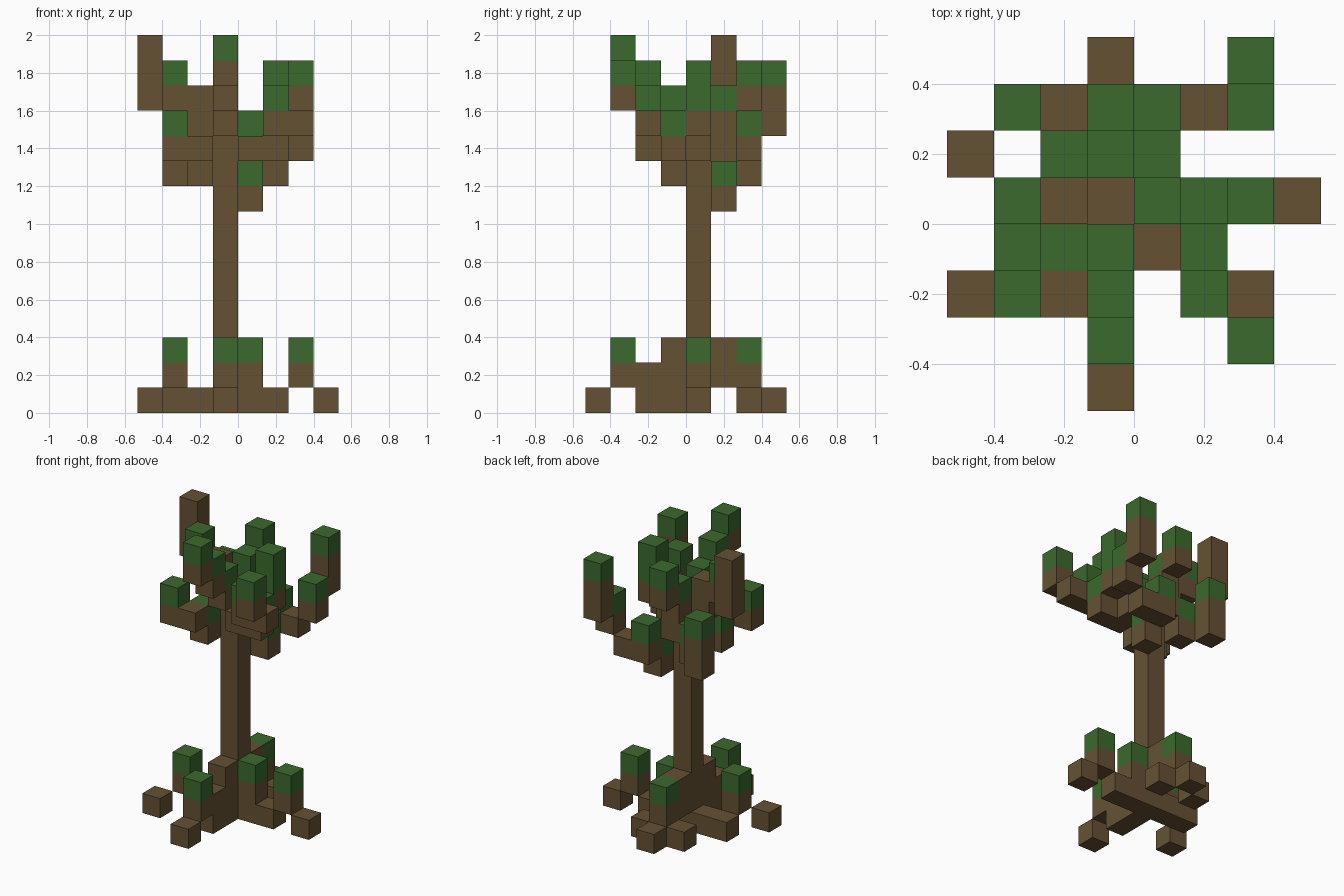
import bpy, bmesh
from mathutils import Vector

if "Cube" in bpy.data.objects:
    bpy.data.objects.remove(bpy.data.objects["Cube"], do_unlink=True)

UNIT = 2 / 15          # edge of one block
WOOD, LEAF = 0, 1


def make_material(name, rgb):
    mat = bpy.data.materials.new(name)
    mat.use_nodes = True
    colour = (*rgb, 1)
    mat.diffuse_color = colour
    mat.node_tree.nodes["Principled BSDF"].inputs["Base Color"].default_value = colour
    return mat


materials = [make_material("bark brown", (0.13, 0.083, 0.034)),
             make_material("leaf green", (0.043, 0.142, 0.026))]

limbs = {}             # limb name -> {cell: colour}


def column(limb, x, y, z, wood=1, leaf=0):
    """Stack wood blocks, then leaf blocks, upward from a cell."""
    cells = limbs.setdefault(limb, {})
    for k in range(wood + leaf):
        cells[(x, y, z + k)] = WOOD if k < wood else LEAF


# Trunk
column("trunk", -1, 0, 0, wood=11)

# Roots: each has a leafy knuckle raised off the ground and block toes
column("front_root", -1, -1, 0, wood=3)
column("front_root", -1, -2, 0, wood=2)
column("front_root", -1, -3, 1, leaf=1)
column("front_root", -1, -4, 0)

column("left_root", 0, 0, 0, wood=2, leaf=1)
column("left_root", 1, 0, 0)
column("left_root", 2, 0, 1, leaf=1)
column("left_root", 3, 0, 0)

column("back_root", -1, 1, 1, wood=2)
column("back_root", -1, 2, 1, leaf=1)
column("back_root", -1, 3, 0)
for side in (-2, 0):
    column("back_root", side, 2, 0)

for x in (-2, -3):
    column("right_root", x, 0, 0)
column("right_root", -3, -1, 1, leaf=1)
column("right_root", -4, -2, 0)

# Front branch: a straight stair with a leaf on every step
for step in (1, 2, 3):
    column("front_branch", -1, -step, 10 + step, leaf=1)

# Back branch
column("back_branch", -1, 1, 10, wood=2, leaf=1)
column("back_branch", -1, 2, 12, leaf=1)

# Left branch
column("left_branch", 0, 0, 10, leaf=1)
column("left_branch", 1, 0, 11, leaf=2)

# Right branch with the bare upright tip
column("right_branch", -2, 0, 11, wood=2)
column("right_branch", -3, 0, 12, leaf=1)
column("right_branch", -4, 1, 12, wood=3)

# Front left branch
column("front_left_branch", 0, -1, 10)
column("front_left_branch", 1, -1, 10, leaf=1)
column("front_left_branch", 1, -2, 11, leaf=1)
column("front_left_branch", 2, -2, 11)
column("front_left_branch", 2, -3, 12, leaf=1)

# Back left branch
column("back_left_branch", 0, 1, 8, leaf=1)
column("back_left_branch", 0, 2, 9, leaf=1)
column("back_left_branch", 1, 2, 9)
column("back_left_branch", 2, 2, 10, leaf=1)
column("back_left_branch", 2, 3, 11, wood=2, leaf=1)

# Front right branch
column("front_right_branch", -2, -1, 9, leaf=1)
column("front_right_branch", -2, -2, 10)
column("front_right_branch", -3, -2, 10, leaf=1)

# Back right branch
column("back_right_branch", -2, 1, 9, leaf=1)
column("back_right_branch", -3, 2, 9, wood=2, leaf=1)

occupied = {cell for cells in limbs.values() for cell in cells}


def build_limb(name, cells):
    """Make one mesh from the exposed faces of a limb's blocks."""
    bm = bmesh.new()
    for cell, colour in cells.items():
        centre = Vector(cell) + Vector((0.5, 0.5, 0.5))
        for axis in range(3):
            for sign in (-1, 1):
                normal = Vector((0, 0, 0))
                normal[axis] = sign
                if tuple(int(a + b) for a, b in zip(cell, normal)) in occupied:
                    continue
                u = Vector((0, 0, 0))
                u[(axis + 1) % 3] = 0.5
                v = normal.cross(u)
                mid = centre + normal / 2
                corners = (mid - u - v, mid + u - v, mid + u + v, mid - u + v)
                face = bm.faces.new([bm.verts.new(c * UNIT) for c in corners])
                face.material_index = colour
    bmesh.ops.remove_doubles(bm, verts=bm.verts, dist=UNIT / 100)
    bmesh.ops.dissolve_limit(bm, angle_limit=0.01, verts=bm.verts,
                             edges=bm.edges, delimit={'MATERIAL'})
    mesh = bpy.data.meshes.new(name)
    bm.to_mesh(mesh)
    bm.free()
    for mat in materials:
        mesh.materials.append(mat)
    bpy.context.collection.objects.link(bpy.data.objects.new(name, mesh))


for limb_name, limb_cells in limbs.items():
    build_limb(limb_name, limb_cells)
